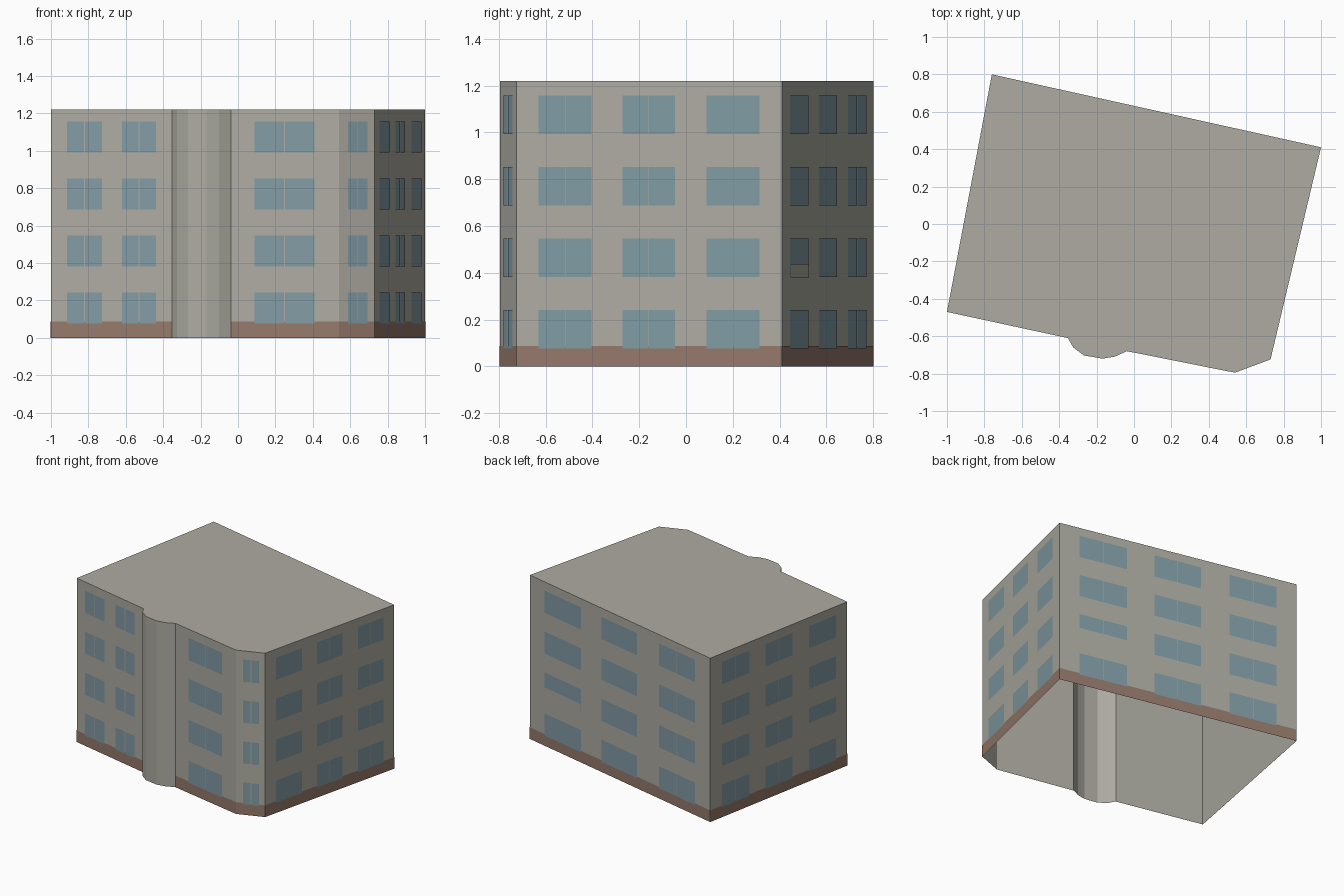
import bpy
import bmesh
from mathutils import Vector

cube = bpy.data.objects.get("Cube")
if cube:
    bpy.data.objects.remove(cube, do_unlink=True)

HEIGHT = 1.22
BAND_TOP = 0.087
FLOORS = [0.077 + 0.305 * i for i in range(4)]
WINDOW_HEIGHT = 0.165


def material(name, rgb):
    mat = bpy.data.materials.new(name)
    mat.use_nodes = True
    mat.diffuse_color = (*rgb, 1)
    mat.node_tree.nodes["Principled BSDF"].inputs["Base Color"].default_value = (*rgb, 1)
    return mat


plaster = material("grey plaster", (0.42, 0.41, 0.36))
glass = material("blue glass", (0.22, 0.33, 0.37))
brick = material("brown plinth", (0.30, 0.19, 0.145))


def finish(name, bm, mat):
    mesh = bpy.data.meshes.new(name)
    bm.to_mesh(mesh)
    bm.free()
    mesh.materials.append(mat)
    obj = bpy.data.objects.new(name, mesh)
    bpy.context.collection.objects.link(obj)


def add_plate(bm, wall, span, z0, z1, offset):
    """Flat panel lying just outside a wall, placed by fractions of its length."""
    a, b = (Vector((*p, 0)) for p in wall)
    d = b - a
    out = Vector((d.y, -d.x, 0)).normalized() * offset
    left, right = (a + d * t + out for t in span)
    corners = [(left, z0), (right, z0), (right, z1), (left, z1)]
    bm.faces.new([bm.verts.new((p.x, p.y, z)) for p, z in corners])


# Footprint, counter-clockwise from the front right corner
bay = [(-0.353, -0.61), (-0.325, -0.66), (-0.267, -0.703),
       (-0.168, -0.72), (-0.102, -0.709), (-0.038, -0.68)]
corners = [(0.54, -0.795), (0.73, -0.724), (1, 0.41), (-0.76, 0.8)]
outline = [(-1, -0.47)] + bay + corners

# Walls and roof, open underneath
bm = bmesh.new()
low = [bm.verts.new((x, y, 0)) for x, y in outline]
top = [bm.verts.new((x, y, HEIGHT)) for x, y in outline]
for i in range(len(outline)):
    j = (i + 1) % len(outline)
    bm.faces.new((low[i], low[j], top[j], top[i]))
bm.faces.new(top)
finish("building_shell", bm, plaster)

# Each wall: ends, window spans, gap between panes, column with a low panel
three = [(0.083, 0.284), (0.4, 0.597), (0.717, 0.916)]
walls = {
    "front_right": ((outline[0], bay[0]), [(0.132, 0.421), (0.588, 0.87)], 0.006, None),
    "front_left": ((bay[-1], corners[0]), [(0.22, 0.775)], 0.006, None),
    "chamfer": ((corners[0], corners[1]), [(0.253, 0.79)], 0.005, None),
    "left": ((corners[1], corners[2]), three, 0.002, None),
    "back": ((corners[2], corners[3]), three, 0.002, 0),
    "right": ((corners[3], outline[0]), three, 0.002, 2),
}

for name, (wall, spans, gap, panel_column) in walls.items():
    # Plinth band
    bm = bmesh.new()
    add_plate(bm, wall, (0, 1), 0, BAND_TOP, 0.0015)
    finish(name + "_plinth", bm, brick)

    # Paired window panes on every floor
    half_gap = gap / 2 / (Vector(wall[1]) - Vector(wall[0])).length
    bm = bmesh.new()
    for z in FLOORS:
        for t0, t1 in spans:
            mid = (t0 + t1) / 2
            for pane in ((t0, mid - half_gap), (mid + half_gap, t1)):
                add_plate(bm, wall, pane, z, z + WINDOW_HEIGHT, 0.003)
    finish(name + "_windows", bm, glass)

    # Solid panel over the lower part of one window
    if panel_column is not None:
        bm = bmesh.new()
        z = FLOORS[1]
        add_plate(bm, wall, spans[panel_column], z - 0.002, z + 0.055, 0.0055)
        finish(name + "_window_panel", bm, plaster)
